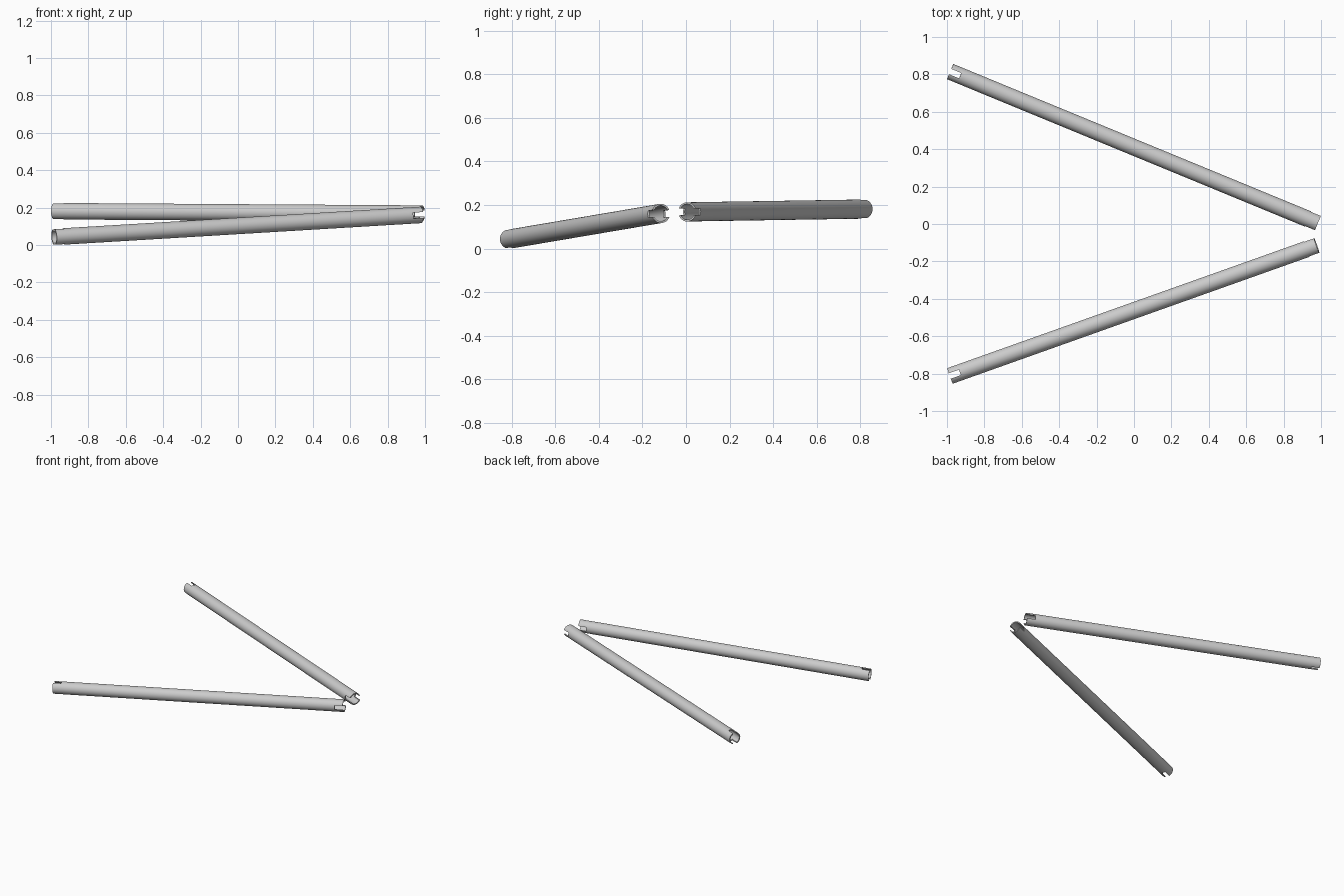
import bpy, bmesh
from mathutils import Vector, Matrix

if "Cube" in bpy.data.objects:
    bpy.data.objects.remove(bpy.data.objects["Cube"])

R, WALL, SLOT, DEPTH, SIDES = 0.044, 0.008, 0.031, 0.058, 48


def mesh_object(name, bm):
    me = bpy.data.meshes.new(name)
    bmesh.ops.recalc_face_normals(bm, faces=bm.faces)
    bm.to_mesh(me)
    bm.free()
    ob = bpy.data.objects.new(name, me)
    bpy.context.collection.objects.link(ob)
    return ob


def tube(name, length):
    # hollow tube along local X, centred on the origin: outer and inner loops bridged round
    bm = bmesh.new()
    turn = Matrix.Rotation(1.5707963, 4, 'Y')
    rings = []
    for x, r in ((-1, R), (1, R), (1, R - WALL), (-1, R - WALL)):
        m = Matrix.Translation((x * length / 2, 0, 0)) @ turn
        rings.append(bmesh.ops.create_circle(bm, segments=SIDES, radius=r, matrix=m)["verts"])
    for k in range(4):
        a, b = rings[k], rings[(k + 1) % 4]
        for i in range(SIDES):
            j = (i + 1) % SIDES
            bm.faces.new((a[i], a[j], b[j], b[i]))
    return mesh_object(name, bm)


def box(name, centre, size):
    bm = bmesh.new()
    bmesh.ops.create_cube(bm, size=1,
                          matrix=Matrix.Translation(centre) @ Matrix.Diagonal((*size, 1)))
    return mesh_object(name, bm)


def slotted_tube(name, start, end):
    start, end = Vector(start), Vector(end)
    length = (end - start).length
    ob = tube(name, length)
    # upright slot through the left end, level slot through the right end
    cutters = [box("slot_cutter", (-length / 2, 0, 0), (2 * DEPTH, SLOT, 0.2)),
               box("slot_cutter", (length / 2, 0, 0), (2 * DEPTH, 0.2, SLOT))]
    bpy.context.view_layer.objects.active = ob
    for c in cutters:
        mod = ob.modifiers.new("slot", 'BOOLEAN')
        mod.operation, mod.solver, mod.object = 'DIFFERENCE', 'EXACT', c
        bpy.ops.object.modifier_apply(modifier=mod.name)
        bpy.data.objects.remove(c)
    # lay the tube between its two end points
    d = (end - start).normalized()
    s = Vector((0, 0, 1)).cross(d).normalized()
    u = d.cross(s)
    rot = Matrix((d, s, u)).transposed().to_4x4()
    ob.matrix_world = Matrix.Translation((start + end) / 2) @ rot
    bpy.ops.object.select_all(action='DESELECT')
    ob.select_set(True)
    bpy.ops.object.shade_smooth_by_angle(angle=0.6)
    return ob


# two tubes spread in a V
slotted_tube("rear_tube", (-0.983, 0.815, 0.181), (0.983, 0.005, 0.168))
slotted_tube("front_tube", (-0.983, -0.812, 0.043), (0.977, -0.115, 0.161))
